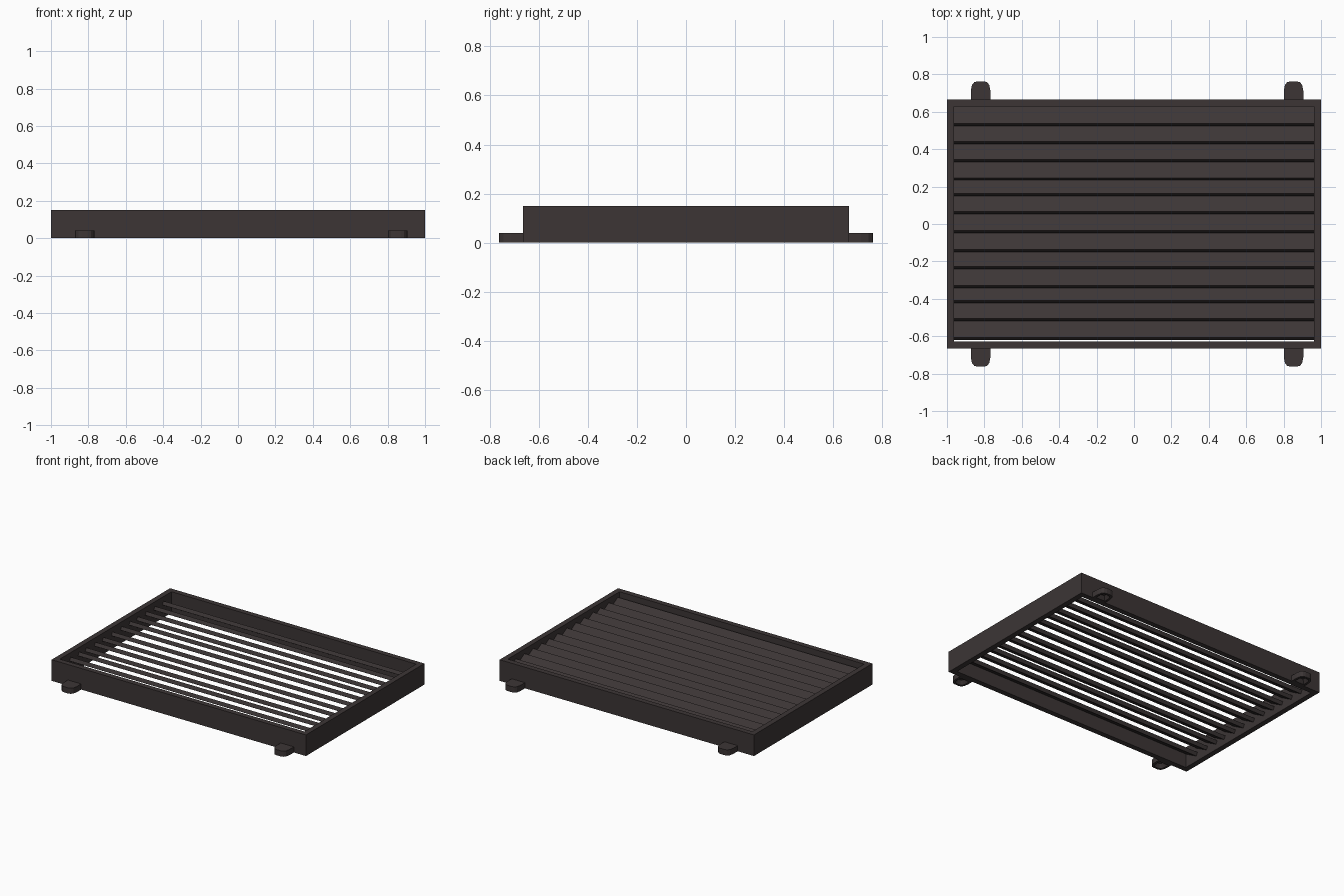
import bpy, math

if "Cube" in bpy.data.objects:
    bpy.data.objects.remove(bpy.data.objects["Cube"])

mat = bpy.data.materials.new("dark_brown_grey")
mat.diffuse_color = (0.045, 0.036, 0.036, 1)
mat.use_nodes = True
mat.node_tree.nodes["Principled BSDF"].inputs["Base Color"].default_value = mat.diffuse_color


def make(name, verts, faces):
    me = bpy.data.meshes.new(name)
    me.from_pydata(verts, [], faces)
    me.materials.append(mat)
    ob = bpy.data.objects.new(name, me)
    bpy.context.collection.objects.link(ob)
    return ob


# rectangular frame, open at top and bottom
def ring(x, y, z):
    return [(-x, -y, z), (x, -y, z), (x, y, z), (-x, y, z)]


X, Y, W, H = 1.0, 0.665, 0.038, 0.15
verts = ring(X, Y, 0) + ring(X, Y, H) + ring(X - W, Y - W, H) + ring(X - W, Y - W, 0)
faces = []
for r in range(4):
    a, b = r * 4, (r + 1) % 4 * 4
    for i in range(4):
        j = (i + 1) % 4
        faces.append((a + i, a + j, b + j, b + i))
make("frame", verts, faces)

# slanted slats, high edge towards the front
ang, thick, length, z_high = math.radians(30), 0.026, 0.114, 0.118
c, s = math.cos(ang), math.sin(ang)
slat_y = [0.537, 0.440, 0.344, 0.247, 0.162, 0.067, -0.036, -0.137,
          -0.228, -0.330, -0.410, -0.506, -0.608]
for n, y in enumerate(slat_y):
    prof = [(y, z_high), (y - thick * s, z_high - thick * c),
            (y + length * c - thick * s, z_high - length * s - thick * c),
            (y + length * c, z_high - length * s)]
    v = [(x, p, q) for x in (-0.965, 0.965) for p, q in prof]
    f = [(3, 2, 1, 0), (4, 5, 6, 7)]
    f += [(i, (i + 1) % 4, (i + 1) % 4 + 4, i + 4) for i in range(4)]
    make("slat_%d" % (n + 1), v, f)


# mounting feet with rounded tips and a tapered recess below
def foot(name, cx, side):
    half = [(0.052, 0.0), (0.052, 0.05), (0.046, 0.08), (0.034, 0.094), (0.016, 0.099)]
    outline = half + [(-x, y) for x, y in reversed(half)]
    n = len(outline)
    pts = [(cx + x, side * (0.664 + y)) for x, y in outline]
    v = [(x, y, 0.04) for x, y in pts] + [(x, y, 0.0) for x, y in pts]
    mid = side * 0.714
    for k, z in ((0.7, 0.0), (0.35, 0.025)):
        v += [(cx + (x - cx) * k, mid + (y - mid) * k, z) for x, y in pts]
    f = [tuple(range(n)), tuple(range(4 * n - 1, 3 * n - 1, -1))]
    for r in range(3):
        for i in range(n):
            j = (i + 1) % n
            f.append((r * n + i, (r + 1) * n + i, (r + 1) * n + j, r * n + j))
    if side < 0:
        f = [q[::-1] for q in f]
    make(name, v, f)


for cx, lr in ((-0.82, "left"), (0.853, "right")):
    for side, fb in ((-1, "front"), (1, "back")):
        foot("foot_%s_%s" % (fb, lr), cx, side)

# make all normals consistent
import bmesh
for ob in bpy.context.collection.objects:
    bm = bmesh.new()
    bm.from_mesh(ob.data)
    bmesh.ops.recalc_face_normals(bm, faces=bm.faces)
    bm.to_mesh(ob.data)
    bm.free()
